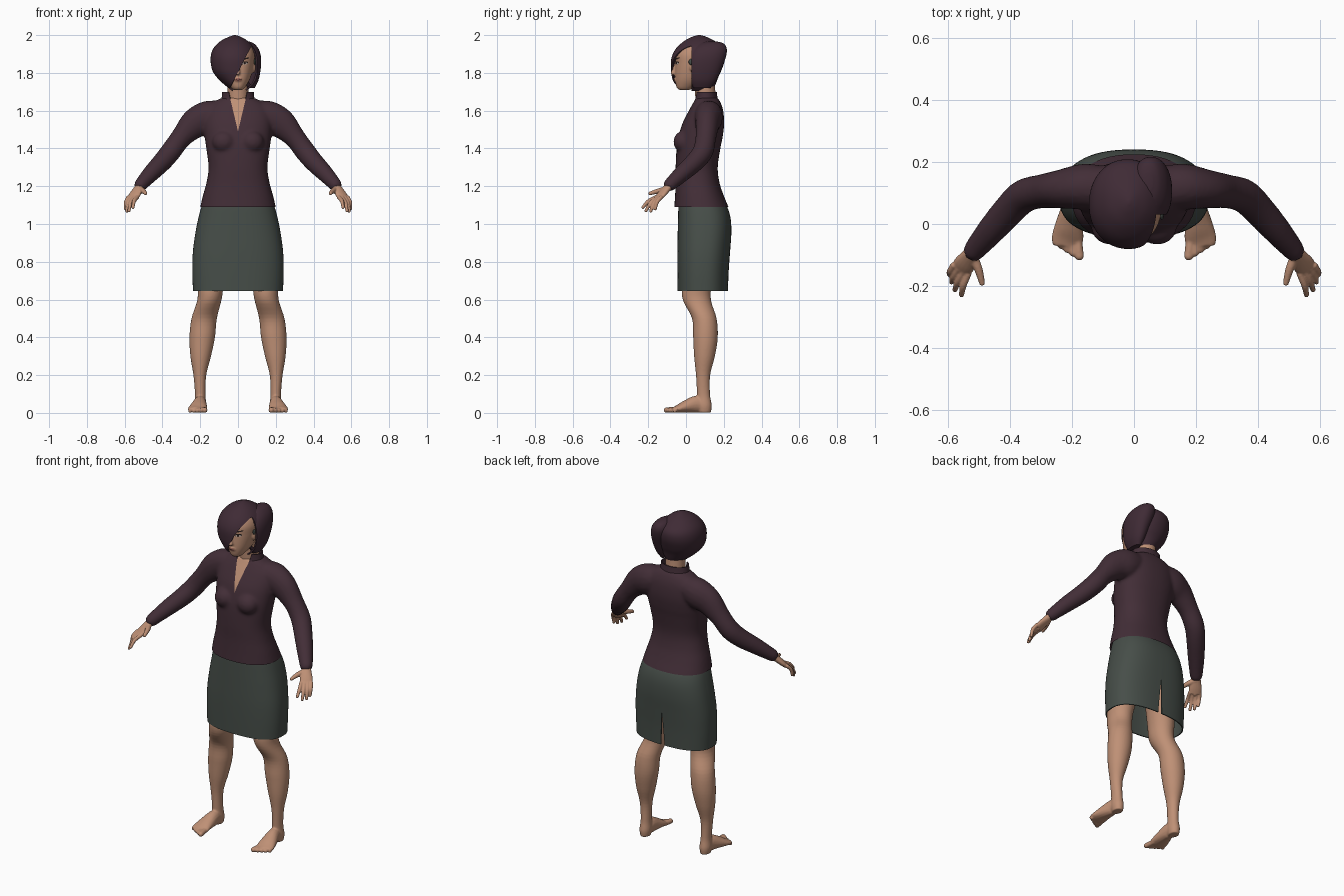
import bpy, bmesh, math
from mathutils import Vector
from mathutils.bvhtree import BVHTree

if "Cube" in bpy.data.objects:
    bpy.data.objects.remove(bpy.data.objects["Cube"])


def material(name, rgb):
    m = bpy.data.materials.new(name)
    m.use_nodes = True
    m.diffuse_color = (*rgb, 1)
    node = m.node_tree.nodes["Principled BSDF"]
    node.inputs["Base Color"].default_value = (*rgb, 1)
    node.inputs["Roughness"].default_value = 0.8
    return m


skin = material("skin", (0.52, 0.28, 0.18))
plum = material("plum cloth", (0.055, 0.027, 0.038))
hair_mat = material("plum hair", (0.05, 0.024, 0.036))
green = material("grey green cloth", (0.062, 0.076, 0.066))
dark = material("dark brown", (0.02, 0.012, 0.01))
white = material("eye white", (0.5, 0.42, 0.38))
lip = material("lip", (0.34, 0.13, 0.1))


def smooth_rows(rows, steps=5):
    """Catmull-Rom through rows of numbers."""
    out = []
    for i in range(len(rows) - 1):
        a, b, c, d = (rows[max(0, min(len(rows) - 1, i + k))] for k in (-1, 0, 1, 2))
        for s in range(steps):
            t = s / steps
            out.append([q + 0.5 * t * (r - p + t * (2 * p - 5 * q + 4 * r - w + t * (3 * (q - r) + w - p)))
                        for p, q, r, w in zip(a, b, c, d)])
    return out + [list(rows[-1])]


def skin_rings(bm, rings, caps=True):
    rings = [[bm.verts.new(v) for v in ring] for ring in rings]
    n = len(rings[0])
    faces = [bm.faces.new((a[i], a[(i + 1) % n], b[(i + 1) % n], b[i]))
             for a, b in zip(rings, rings[1:]) for i in range(n)]
    if caps:
        faces += [bm.faces.new(rings[0][::-1]), bm.faces.new(rings[-1])]
    bmesh.ops.recalc_face_normals(bm, faces=faces)


def loft(bm, rows, power=2.0, sides=40, caps=True):
    """Horizontal rings given as z, x0, x1, y0, y1."""
    rings = []
    for z, x0, x1, y0, y1 in smooth_rows(rows):
        ring = []
        for i in range(sides):
            a = math.tau * i / sides
            c, s = (math.copysign(abs(v) ** (2 / power), v) for v in (math.cos(a), math.sin(a)))
            ring.append(((x0 + x1) / 2 + c * (x1 - x0) / 2, (y0 + y1) / 2 + s * (y1 - y0) / 2, z))
        rings.append(ring)
    skin_rings(bm, rings, caps)


def tube(bm, rows, flip=1, sides=16):
    """Path of x, y, z, side radius, up radius with rounded ends."""
    rows = smooth_rows(rows)
    pts = [Vector((r[0] * flip, r[1], r[2])) for r in rows]
    rings = []
    for i, r in enumerate(rows):
        t = (pts[min(i + 1, len(pts) - 1)] - pts[max(i - 1, 0)]).normalized()
        u = t.cross(Vector((0, 0, 1))).normalized()
        w = u.cross(t)
        rings.append([pts[i] + u * r[3] * math.cos(math.tau * k / sides) + w * r[4] * math.sin(math.tau * k / sides)
                      for k in range(sides)])
    skin_rings(bm, rings)
    for p, r in ((pts[0], rows[0]), (pts[-1], rows[-1])):
        ball(bm, p, [min(r[3:])] * 3)


def ball(bm, centre, radii):
    vs = bmesh.ops.create_uvsphere(bm, u_segments=20, v_segments=12, radius=1)["verts"]
    for v in vs:
        v.co = Vector(centre) + Vector([a * b for a, b in zip(v.co, radii)])


def cut(bm, planes, remove=True):
    """Split along planes; remove the faces in front of all of them, or paint them with slot 1."""
    planes = [(Vector(p), Vector(n).normalized()) for p, n in planes]
    for p, n in planes:
        bmesh.ops.bisect_plane(bm, geom=bm.verts[:] + bm.edges[:] + bm.faces[:], plane_co=p, plane_no=n)
    inside = [f for f in bm.faces if all((f.calc_center_median() - p).dot(n) > 0 for p, n in planes)]
    if remove:
        bmesh.ops.delete(bm, geom=inside, context="FACES")
    else:
        for f in inside:
            f.material_index = 1


def finish(name, bm, mats, thick=0, voxel=0, iterations=4, mirror=False):
    me = bpy.data.meshes.new(name)
    bm.to_mesh(me)
    bm.free()
    ob = bpy.data.objects.new(name, me)
    bpy.context.collection.objects.link(ob)
    if voxel:
        m = ob.modifiers.new("merge", "REMESH")
        m.mode, m.voxel_size = "VOXEL", voxel
        m = ob.modifiers.new("soften", "SMOOTH")
        m.iterations, m.factor = iterations, 0.5
    if mirror:
        ob.modifiers.new("mirror", "MIRROR")
    if thick:
        ob.modifiers.new("thickness", "SOLIDIFY").thickness = thick
    ob.data = bpy.data.meshes.new_from_object(ob.evaluated_get(bpy.context.evaluated_depsgraph_get()))
    ob.modifiers.clear()
    set_look(ob, mats)
    return ob


def set_look(ob, mats):
    ob.data.materials.clear()
    for m in mats:
        ob.data.materials.append(m)
    ob.data.shade_smooth()
    ob.data.set_sharp_from_angle(angle=math.radians(50))


neck_v = [((0, 0, 1.49), (-0.19, 0, 0.045)), ((0, 0, 1.49), (0.19, 0, 0.045)), ((0, 0.09, 0), (0, -1, 0))]

# Blouse: torso, bust and sleeves merged, with a painted open neck
bm = bmesh.new()
torso = [(1.06, .205, -.064, .235), (1.09, .2, -.062, .225), (1.15, .186, -.058, .2), (1.22, .167, -.055, .177),
         (1.3, .156, -.055, .168), (1.4, .168, -.05, .182), (1.46, .176, -.04, .194), (1.53, .18, -.02, .202),
         (1.6, .17, .015, .197), (1.645, .13, .04, .182), (1.67, .08, .052, .165)]
loft(bm, [(z, -x, x, a, b) for z, x, a, b in torso], 2.3)
for s in (-1, 1):
    ball(bm, (s * .075, -.014, 1.435), (.062, .053, .058))
    tube(bm, [(.09, .115, 1.59, .07, .068), (.16, .12, 1.565, .075, .088), (.23, .113, 1.53, .064, .08),
              (.3, .105, 1.458, .055, .057), (.355, .09, 1.385, .055, .055), (.4, .048, 1.33, .052, .052),
              (.46, -.02, 1.268, .046, .045), (.515, -.085, 1.208, .036, .035)], s)
blouse = finish("blouse", bm, [plum], voxel=.009, iterations=7)
bm = bmesh.new()
bm.from_mesh(blouse.data)
cut(bm, [((0, 0, 1.09), (0, 0, -1))])
cut(bm, neck_v, remove=False)
bm.to_mesh(blouse.data)
bm.free()
painted = [p.material_index for p in blouse.data.polygons]
set_look(blouse, [plum, skin])
blouse.data.polygons.foreach_set("material_index", painted)

# Stand-up collar
bm = bmesh.new()
loft(bm, [(1.63, -.1, .1, .03, .175), (1.66, -.088, .088, .042, .168), (1.7, -.084, .084, .045, .163)], caps=False)
cut(bm, neck_v)
finish("collar", bm, [plum], thick=.006)

# Skirt with a back slit
bm = bmesh.new()
loft(bm, [(.645, -.238, .238, -.045, .222), (.75, -.242, .242, -.046, .226), (.85, -.239, .239, -.046, .233),
          (.95, -.226, .226, -.044, .24), (1.03, -.21, .21, -.042, .236), (1.09, -.194, .194, -.04, .218),
          (1.13, -.178, .178, -.035, .19)], 2.5, 64, caps=False)
cut(bm, [((0, 0, .86), (.2, 0, -.012)), ((0, 0, .86), (-.2, 0, -.012)), ((0, .1, 0), (0, 1, 0))])
finish("skirt", bm, [green], thick=.006)

# Legs and bare feet
bm = bmesh.new()
loft(bm, [(.95, .01, .19, 0, .19), (.7, .07, .212, -.02, .14), (.6, .087, .215, -.017, .132),
          (.5, .112, .246, .032, .162), (.4, .122, .257, .038, .168), (.3, .143, .252, .043, .153),
          (.2, .168, .236, .053, .128), (.1, .172, .228, .058, .127), (.04, .168, .232, .058, .136),
          (.002, .174, .226, .065, .132)])
tube(bm, [(.2, .105, .03, .027, .029), (.2, .06, .046, .033, .045), (.208, 0, .034, .045, .033),
          (.214, -.045, .021, .052, .02), (.214, -.068, .016, .047, .014)])
for i in range(5):
    r = .015 - .0012 * i
    tube(bm, [(.182 + .016 * i, -.05, .018, r, r), (.176 + .0195 * i, -.103 + .011 * i, r, r, r)], sides=10)
finish("legs", bm, [skin], voxel=.005, iterations=3, mirror=True)

# Hands: palm, four fingers and thumb
bm = bmesh.new()
tube(bm, [(.5, -.065, 1.225, .026, .024), (.522, -.095, 1.195, .026, .02), (.545, -.128, 1.158, .035, .017),
          (.558, -.148, 1.135, .034, .013)])
tips = [(.556, -.228, 1.088), (.577, -.212, 1.07), (.588, -.187, 1.068), (.595, -.163, 1.08)]
for i, tip in enumerate(tips):
    base = Vector((.535 + .0155 * i, -.162 + .0095 * i, 1.14))
    mid = base.lerp(Vector(tip), .5) + Vector((.005, -.005, .006))
    tube(bm, [(*base, .011, .011), (*mid, .0105, .0105), (*tip, .0085, .0085)], sides=10)
tube(bm, [(.522, -.1, 1.185, .016, .016), (.502, -.145, 1.175, .014, .014), (.49, -.19, 1.162, .0095, .0095)], sides=10)
finish("hands", bm, [skin], voxel=.0035, iterations=2, mirror=True)

# Head with neck, nose and ears
bm = bmesh.new()
loft(bm, [(1.58, -.062, .062, .055, .165), (1.66, -.056, .056, .05, .158), (1.8, -.055, .055, .04, .15)])
loft(bm, [(1.71, -.024, .024, -.038, .02), (1.725, -.038, .038, -.05, .05), (1.76, -.06, .06, -.057, .11),
          (1.8, -.075, .075, -.058, .15), (1.85, -.086, .086, -.056, .175), (1.9, -.088, .088, -.053, .18),
          (1.945, -.07, .07, -.025, .155), (1.965, -.03, .03, .02, .1)], 2.2)
tube(bm, [(0, -.048, 1.86, .008, .008), (0, -.063, 1.82, .009, .01), (0, -.071, 1.797, .013, .01)], sides=10)
ball(bm, (0, -.053, 1.765), (.022, .012, .012))
for s in (-1, 1):
    ball(bm, (s * .084, .04, 1.83), (.01, .02, .03))
head = finish("head", bm, [skin], voxel=.005, iterations=3)
bm = bmesh.new()
bm.from_mesh(head.data)
face = BVHTree.FromBMesh(bm)
bm.free()


def face_plate(name, x, z, w, h, mat, lift, tilt=0.0):
    """Thin oval laid on the front of the head."""
    bm = bmesh.new()

    def point(u, v):
        px, pz = x + u * w, z + v * h + tilt * u * w
        hit = face.ray_cast(Vector((px, -1, pz)), Vector((0, 1, 0)))[0]
        return bm.verts.new((px, (hit.y if hit else -.04) - lift, pz))

    rim = [point(math.cos(k * math.tau / 16), math.sin(k * math.tau / 16)) for k in range(16)]
    hub = point(0, 0)
    for a, b in zip(rim, rim[1:] + rim[:1]):
        bm.faces.new((hub, a, b))
    finish(name, bm, [mat])


for s, side in ((-1, "right"), (1, "left")):
    face_plate(side + "_lashes", s * .036, 1.852, .018, .0085, dark, .0015, s * .1)
    face_plate(side + "_eye", s * .036, 1.85, .015, .0055, white, .0025)
    face_plate(side + "_iris", s * .036, 1.851, .0058, .0055, dark, .0035)
    face_plate(side + "_eyebrow", s * .038, 1.875, .022, .004, dark, .002, s * .2)
face_plate("upper_lip", 0, 1.768, .022, .0045, lip, .002)
face_plate("lower_lip", 0, 1.76, .018, .005, lip, .002)

# Hair: swept cap with a diagonal fringe, and a fuller lock on the left
bm = bmesh.new()
loft(bm, [(1.705, -.03, .045, -.045, .14), (1.74, -.075, .08, -.066, .157), (1.78, -.115, .098, -.075, .172),
          (1.82, -.138, .106, -.08, .19), (1.88, -.145, .104, -.077, .208), (1.93, -.13, .088, -.052, .2),
          (1.97, -.09, .05, -.008, .15), (1.992, -.045, .012, .035, .105), (2.0, -.02, -.012, .064, .076)], 2.1, 64)
bottom = [f for f in bm.faces if len(f.verts) > 4 and f.calc_center_median().z < 1.8]
bmesh.ops.delete(bm, geom=bottom, context="FACES_ONLY")
cut(bm, [((.07, 0, 1.94), (.215, 0, -.11)), ((0, .03, 0), (0, -1, 0))])
finish("hair_cap", bm, [hair_mat], thick=.008)
bm = bmesh.new()
loft(bm, [(1.72, .05, .088, .04, .13), (1.76, .035, .108, .02, .16), (1.82, .02, .12, .01, .188),
          (1.88, 0, .122, .01, .21), (1.925, -.005, .11, .03, .216), (1.955, .01, .085, .07, .2),
          (1.966, .03, .06, .11, .165)], 2.2)
cut(bm, [((0, .03, 0), (0, -1, 0))])
finish("hair_lock", bm, [hair_mat], thick=.004)

# Small clip in front of the ear
bm = bmesh.new()
ball(bm, (.09, .026, 1.858), (.006, .012, .016))
finish("hair_clip", bm, [green])
